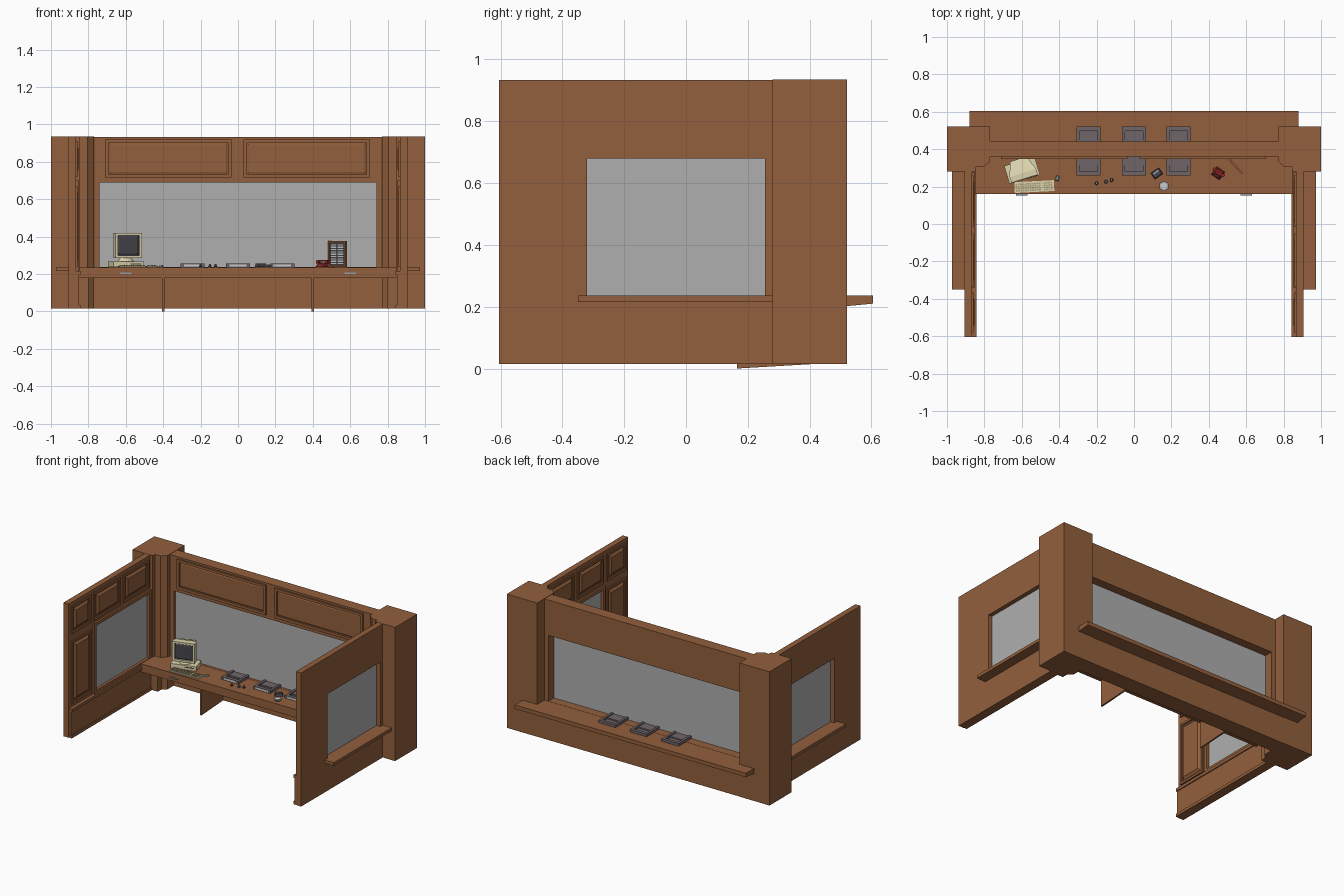
import bpy, bmesh
from math import radians
from mathutils import Matrix, Vector

if "Cube" in bpy.data.objects:
    bpy.data.objects.remove(bpy.data.objects["Cube"])

def mat(name, r, g, b):
    m = bpy.data.materials.new(name)
    m.diffuse_color = (r, g, b, 1)
    m.use_nodes = True
    m.node_tree.nodes["Principled BSDF"].inputs["Base Color"].default_value = m.diffuse_color
    return m

WOOD = mat("wood", 0.29, 0.115, 0.045)
GLASS = mat("glass", 0.43, 0.43, 0.43)
BEIGE = mat("beige_plastic", 0.72, 0.66, 0.42)
KEYS = mat("key_plastic", 0.42, 0.36, 0.2)
DARK = mat("dark_grey", 0.06, 0.06, 0.07)
METAL = mat("tray_metal", 0.16, 0.13, 0.14)
RED = mat("red_plastic", 0.3, 0.02, 0.02)
PALE = mat("pale", 0.75, 0.75, 0.72)
STEEL = mat("steel", 0.3, 0.34, 0.36)
I = Matrix.Identity(4)

def place(x, y, z=0.237, deg=0):
    return Matrix.Translation((x, y, z)) @ Matrix.Rotation(radians(deg), 4, 'Z')

def finish(name, bm, m, M=I):
    bmesh.ops.recalc_face_normals(bm, faces=bm.faces)
    me = bpy.data.meshes.new(name)
    bm.to_mesh(me)
    bm.free()
    me.materials.append(m)
    ob = bpy.data.objects.new(name, me)
    bpy.context.collection.objects.link(ob)
    ob.matrix_world = M
    return ob

def pt(u, v, d, axis):
    return {'x': (d, u, v), 'y': (u, d, v), 'z': (u, v, d)}[axis]

def rect(bm, r, d, axis):
    u0, u1, v0, v1 = r
    return [bm.verts.new(pt(u, v, d, axis)) for u, v in ((u0, v0), (u1, v0), (u1, v1), (u0, v1))]

def bridge(bm, a, b):
    n = len(a)
    for i in range(n):
        bm.faces.new((a[i], a[(i + 1) % n], b[(i + 1) % n], b[i]))

def taper(name, r0, d0, r1, d1, axis, m, M=I):
    """Solid between two rectangles at depths d0 and d1."""
    bm = bmesh.new()
    a, b = rect(bm, r0, d0, axis), rect(bm, r1, d1, axis)
    bm.faces.new(a)
    bm.faces.new(b)
    bridge(bm, a, b)
    return finish(name, bm, m, M)

def box(name, x0, x1, y0, y1, z0, z1, m=WOOD, M=I):
    return taper(name, (x0, x1, y0, y1), z0, (x0, x1, y0, y1), z1, 'z', m, M)

def boxes(name, items, m, M=I):
    bm = bmesh.new()
    for x0, x1, y0, y1, z0, z1 in items:
        a, b = rect(bm, (x0, x1, y0, y1), z0, 'z'), rect(bm, (x0, x1, y0, y1), z1, 'z')
        bm.faces.new(a)
        bm.faces.new(b)
        bridge(bm, a, b)
    return finish(name, bm, m, M)

def ring(name, outer, inner, d0, d1, axis, m=WOOD, M=I):
    """Flat wall or frame with a rectangular opening."""
    bm = bmesh.new()
    loops = [rect(bm, outer, d0, axis), rect(bm, outer, d1, axis),
             rect(bm, inner, d1, axis), rect(bm, inner, d0, axis)]
    for i in range(4):
        bridge(bm, loops[i], loops[(i + 1) % 4])
    return finish(name, bm, m, M)

def inset(r, b):
    return (r[0] + b, r[1] - b, r[2] + b, r[3] - b)

def prism(name, pts, d0, d1, axis, m=WOOD):
    bm = bmesh.new()
    a = [bm.verts.new(pt(u, v, d0, axis)) for u, v in pts]
    b = [bm.verts.new(pt(u, v, d1, axis)) for u, v in pts]
    bm.faces.new(a)
    bm.faces.new(b)
    bridge(bm, a, b)
    return finish(name, bm, m)

def cyl(name, r0, r1, z0, z1, n, m, M=I):
    bm = bmesh.new()
    bmesh.ops.create_cone(bm, cap_ends=True, segments=n, radius1=r0, radius2=r1, depth=z1 - z0,
                          matrix=Matrix.Translation((0, 0, (z0 + z1) / 2)))
    return finish(name, bm, m, M)

B, T, C = 0.015, 0.935, 0.237   # bottom, top, counter height

# Public side wall with window
box("lower_wall", -0.78, 0.78, 0.40, 0.519, B, 0.2)
ring("window_wall", (-0.78, 0.78, 0.2, T - 0.002), (-0.74, 0.74, C, 0.69), 0.36, 0.44, 'y')
box("window_glass", -0.745, 0.745, 0.376, 0.38, 0.23, 0.695, GLASS)
prism("outer_ledge", [(0.5, 0.2), (0.605, 0.21), (0.605, C), (0.5, C)], -0.88, 0.88, 'x')
for x0, x1 in ((-0.71, -0.035), (0.03, 0.705)):
    r = (x0, x1, 0.715, 0.92)
    ring("upper_panel_frame", r, inset(r, 0.018), 0.348, 0.362, 'y')
    taper("upper_panel", inset(r, 0.018), 0.362, inset(r, 0.028), 0.356, 'y', WOOD)

# Counter, legs and drawers
box("counter", -0.85, 0.85, 0.16, 0.515, 0.18, C - 0.001)
for x in (-0.4, 0.4):
    prism("counter_leg", [(0.165, 0), (0.42, B), (0.42, 0.19), (0.165, 0.19)], x - 0.006, x + 0.006, 'x')
for x in (-0.6, 0.6):
    box("drawer_handle", x - 0.03, x + 0.03, 0.153, 0.162, 0.2, 0.207, STEEL)

# Corner pillars and side walls, mirrored
for s in (-1, 1):
    foot = [(1, 0.28), (1, 0.52), (0.77, 0.52), (0.77, 0.335), (0.805, 0.305), (0.845, 0.305), (0.845, 0.28)]
    prism("corner_pillar", [(s * x, y) for x, y in foot], B, T, 'z')
    box("pillar_base", *sorted((s * 0.80, s * 0.85)), 0.27, 0.42, B, 0.182)
    win = (-0.32, 0.255, C, 0.68)
    ring("side_wall", (-0.605, 0.285, B, T - 0.001), win, s * 0.865, s * 0.905, 'x')
    ring("side_window_frame", inset(win, -0.022), win, s * 0.853, s * 0.868, 'x')
    taper("side_glass", inset(win, -0.004), s * 0.872, inset(win, -0.004), s * 0.876, 'x', GLASS)
    box("side_ledge", *sorted((s * 0.9, s * 0.973)), -0.35, 0.282, 0.216, C)
    box("side_skirt", *sorted((s * 0.85, s * 0.867)), -0.6, 0.29, B, 0.195)
    box("skirt_cap", *sorted((s * 0.843, s * 0.867)), -0.603, 0.29, 0.195, 0.215)
    box("skirt_foot", *sorted((s * 0.843, s * 0.867)), -0.603, 0.29, B, 0.035)
    # inner raised panels
    for r in ((-0.58, -0.365, C, 0.67), (-0.58, -0.37, 0.72, 0.91),
              (-0.335, -0.05, 0.72, 0.91), (-0.015, 0.26, 0.72, 0.91)):
        ring("side_panel_frame", r, inset(r, 0.015), s * 0.857, s * 0.867, 'x')
        taper("side_panel", inset(r, 0.02), s * 0.867, inset(r, 0.04), s * 0.853, 'x', WOOD)

# Pass-through trays
for x in (-0.243, 0, 0.237):
    M = place(x, 0.39, C)
    ring("tray_rim", (-0.064, 0.064, -0.13, 0.13), (-0.048, 0.048, -0.108, 0.108), -0.01, 0.018, 'z', METAL, M)
    box("tray_floor", -0.05, 0.05, -0.11, 0.11, -0.002, 0.004, METAL, M)
    box("tray_bridge", -0.05, 0.05, -0.075, 0.06, 0.002, 0.012, METAL, M)
    box("tray_front_label", -0.046, 0.046, -0.1315, -0.129, 0.002, 0.015, PALE, M)

# Computer
M = place(-0.6, 0.292, C, 17)
box("computer_case", -0.085, 0.085, -0.055, 0.045, 0, 0.03, BEIGE, M)
box("disk_slot", 0.01, 0.07, -0.057, -0.05, 0.014, 0.02, DARK, M)
cyl("monitor_stand", 0.045, 0.03, 0.03, 0.05, 12, BEIGE, M)
face = (-0.074, 0.074, 0.048, 0.183)
ring("monitor_bezel", face, inset(face, 0.014), -0.052, -0.02, 'y', BEIGE, M)
taper("monitor_screen", inset(face, 0.012), -0.04, inset(face, 0.024), -0.046, 'y', DARK, M)
taper("monitor_body", face, -0.02, inset(face, 0.008), 0.01, 'y', BEIGE, M)
taper("monitor_back", inset(face, 0.012), 0.01, inset(face, 0.026), 0.058, 'y', BEIGE, M)

# Keyboard and mouse
M = place(-0.535, 0.2, C, 3)
prism_keys = [(-0.098 + i * 0.0125, -0.0885 + i * 0.0125, -0.023 + j * 0.0115, -0.0145 + j * 0.0115, 0.006, 0.011)
              for i in range(16) for j in range(4) if i not in (11,)]
box("keyboard", -0.104, 0.108, -0.029, 0.029, 0, 0.007, BEIGE, M)
boxes("keyboard_keys", prism_keys, KEYS, M)
M = place(-0.41, 0.245, C, -15)
taper("mouse", (-0.009, 0.009, -0.014, 0.014), 0, (-0.006, 0.006, -0.01, 0.01), 0.01, 'z', STEEL, M)

# Small desk items: stamps, stapler, cup
for x, y in ((-0.2, 0.218), (-0.15, 0.226), (-0.12, 0.235)):
    cyl("stamp_base", 0.01, 0.008, 0, 0.008, 8, DARK, place(x, y))
    cyl("stamp_handle", 0.004, 0.006, 0.008, 0.017, 8, STEEL, place(x, y))
M = place(0.122, 0.27, C, 35)
taper("calculator", (-0.026, 0.026, -0.02, 0.02), 0, (-0.022, 0.022, -0.016, 0.016), 0.018, 'z', DARK, M)
box("calculator_display", -0.018, 0.018, 0.004, 0.013, 0.017, 0.02, STEEL, M)
cyl("dish", 0.018, 0.028, 0, 0.012, 6, STEEL, place(0.16, 0.203))
cyl("dish_filling", 0.02, 0.02, 0.01, 0.014, 6, PALE, place(0.16, 0.203))

# Telephone
M = place(0.45, 0.272, C, -35)
taper("phone_base", (-0.027, 0.027, -0.027, 0.025), 0, (-0.018, 0.018, -0.008, 0.018), 0.024, 'z', RED, M)
cyl("phone_dial", 0.012, 0.011, 0.012, 0.019, 12, DARK, M @ Matrix.Translation((0, -0.013, 0)))
boxes("phone_handset", [(-0.036, 0.036, 0, 0.011, 0.029, 0.037), (-0.037, -0.021, -0.003, 0.014, 0.02, 0.034),
                        (0.021, 0.037, -0.003, 0.014, 0.02, 0.034)], RED, M)

# Slanted card rack
M = place(0.533, 0.321, C, -47)
r = (-0.069, 0.069, 0, 0.14)
ring("rack_frame", r, inset(r, 0.012), -0.007, 0.004, 'y', WOOD, M)
taper("rack_back", inset(r, 0.01), 0, inset(r, 0.01), 0.003, 'y', DARK, M)
boxes("rack_cards", [(x0, x0 + 0.048, -0.005, 0.001, 0.016 + i * 0.0125, 0.022 + i * 0.0125)
                     for i in range(9) for x0 in (-0.052, 0.004)], PALE, M)
